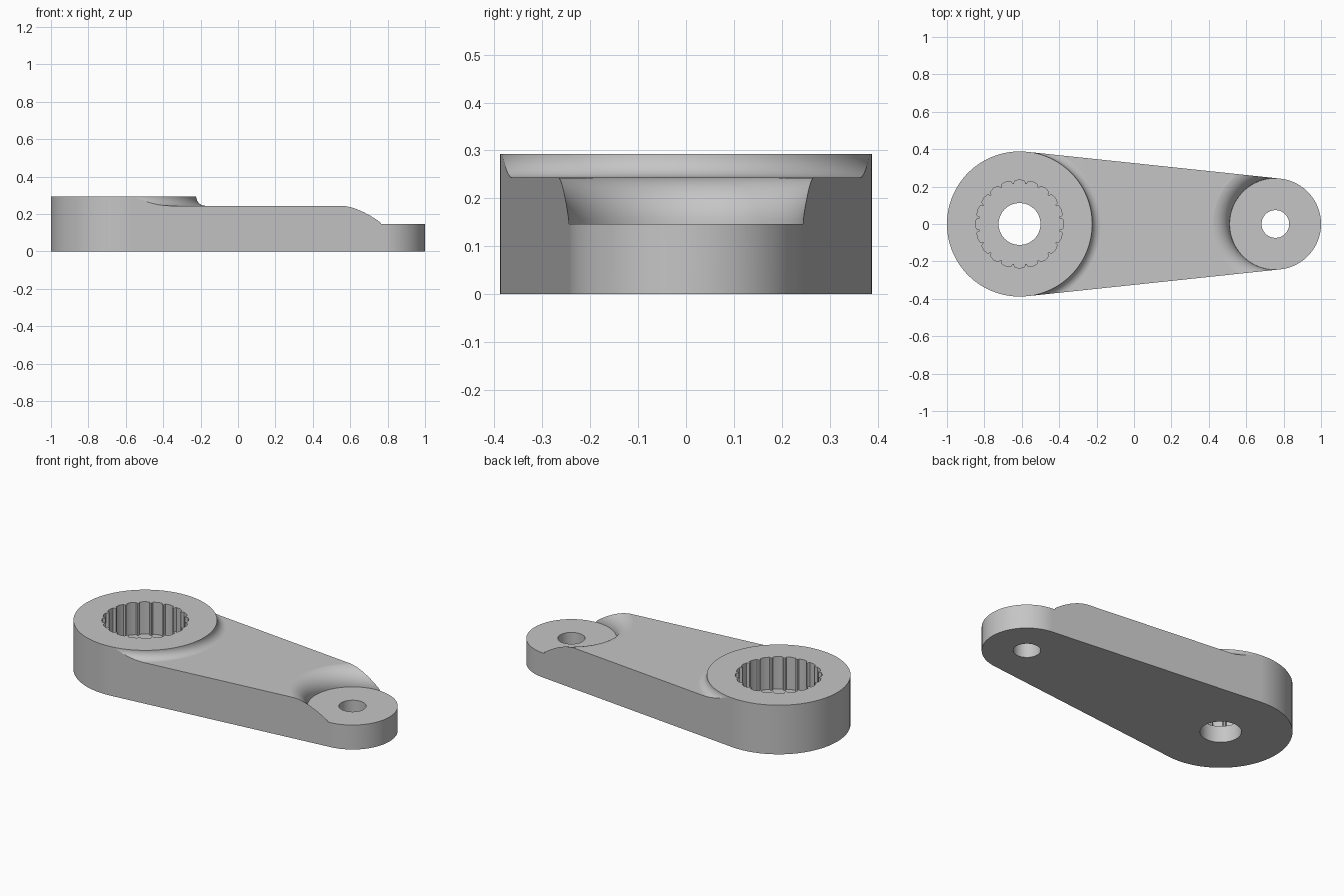
import bpy, bmesh
from math import acos, cos, sin, pi, tau

if "Cube" in bpy.data.objects:
    bpy.data.objects.remove(bpy.data.objects["Cube"])

# Main dimensions
BIG_X, BIG_R, BOSS_TOP = -0.612, 0.388, 0.293
TIP_X, TIP_R, TIP_TOP = 0.756, 0.244, 0.146
ARM_TOP, SOCKET_FLOOR, CUT_TOP = 0.244, 0.1, 0.4

grey = bpy.data.materials.new("plain grey")
grey.use_nodes = True
grey.diffuse_color = (0.56, 0.56, 0.56, 1)
grey.node_tree.nodes["Principled BSDF"].inputs["Base Color"].default_value = grey.diffuse_color


def finish(name, bm):
    bmesh.ops.recalc_face_normals(bm, faces=bm.faces)
    mesh = bpy.data.meshes.new(name)
    bm.to_mesh(mesh)
    bm.free()
    mesh.materials.append(grey)
    obj = bpy.data.objects.new(name, mesh)
    bpy.context.collection.objects.link(obj)
    return obj


def arc(x, y, radius, start, end, steps):
    angles = [start + (end - start) * i / steps for i in range(steps + 1)]
    return [(x + radius * cos(a), y + radius * sin(a)) for a in angles]


def prism(name, outline, bottom, top):
    bm = bmesh.new()
    face = bm.faces.new([bm.verts.new((x, y, bottom)) for x, y in outline])
    made = bmesh.ops.extrude_face_region(bm, geom=[face])["geom"]
    for v in made:
        if isinstance(v, bmesh.types.BMVert):
            v.co.z = top
    return finish(name, bm)


def lathe(name, x, profile, closed):
    bm = bmesh.new()
    verts = [bm.verts.new((x + r, 0, z)) for r, z in profile]
    edges = [bm.edges.new(pair) for pair in zip(verts, verts[1:])]
    if closed:
        edges.append(bm.edges.new((verts[-1], verts[0])))
    bmesh.ops.spin(bm, geom=verts + edges, cent=(x, 0, 0), axis=(0, 0, 1),
                   angle=tau, steps=128, use_merge=True)
    bmesh.ops.remove_doubles(bm, verts=bm.verts, dist=1e-5)
    return finish(name, bm)


# Tapered body: two round ends joined by tangent sides
phi = acos((BIG_R - TIP_R) / (TIP_X - BIG_X))
outline = arc(TIP_X, 0, TIP_R, -phi, phi, 56) + arc(BIG_X, 0, BIG_R, phi, tau - phi, 72)
body = prism("lever_arm", outline, 0, BOSS_TOP)

# Lowered arm surface with a hollow fillet around the boss
fillet = BOSS_TOP - ARM_TOP
inner = BIG_R + 0.0005
ring = arc(inner + fillet, BOSS_TOP, fillet, pi, 1.5 * pi, 10)
ring += [(2, ARM_TOP), (2, CUT_TOP), (inner, CUT_TOP)]
cutters = [lathe("arm_step_cutter", BIG_X, ring, True)]

# Lowered tip with a rounded shoulder
round_r = ARM_TOP - TIP_TOP + 0.0005
wall = TIP_R + 0.0005
shoulder = arc(wall + round_r, TIP_TOP, round_r, pi, pi / 2, 14)
shoulder = [(0, TIP_TOP)] + shoulder + [(wall + round_r, CUT_TOP), (0, CUT_TOP)]
cutters.append(lathe("tip_step_cutter", TIP_X, shoulder, False))

# Toothed socket
TEETH = 20
socket = []
for i in range(TEETH):
    for offset, radius in ((-0.36, 0.232), (0, 0.236), (0.36, 0.232), (0.44, 0.217), (0.56, 0.217)):
        a = tau * (i + offset) / TEETH
        socket.append((BIG_X + radius * cos(a), radius * sin(a)))
cutters.append(prism("socket_cutter", socket, SOCKET_FLOOR, CUT_TOP))

# Through holes
for name, x, radius in (("screw_hole_cutter", BIG_X, 0.112), ("tip_hole_cutter", TIP_X, 0.074)):
    cutters.append(prism(name, arc(x, 0, radius, 0, tau, 64)[:-1], -0.1, CUT_TOP))

bpy.ops.object.select_all(action="DESELECT")
bpy.context.view_layer.objects.active = body
body.select_set(True)
for cutter in cutters:
    cutter.hide_render = True
    mod = body.modifiers.new("cut", "BOOLEAN")
    mod.operation, mod.solver, mod.object = "DIFFERENCE", "EXACT", cutter
    bpy.ops.object.modifier_apply(modifier=mod.name)
    bpy.data.objects.remove(cutter)

# Smooth curved walls, crisp edges, flat large faces
bpy.ops.object.shade_smooth_by_angle(angle=pi / 7)
weighted = body.modifiers.new("even shading", "WEIGHTED_NORMAL")
weighted.keep_sharp = True
